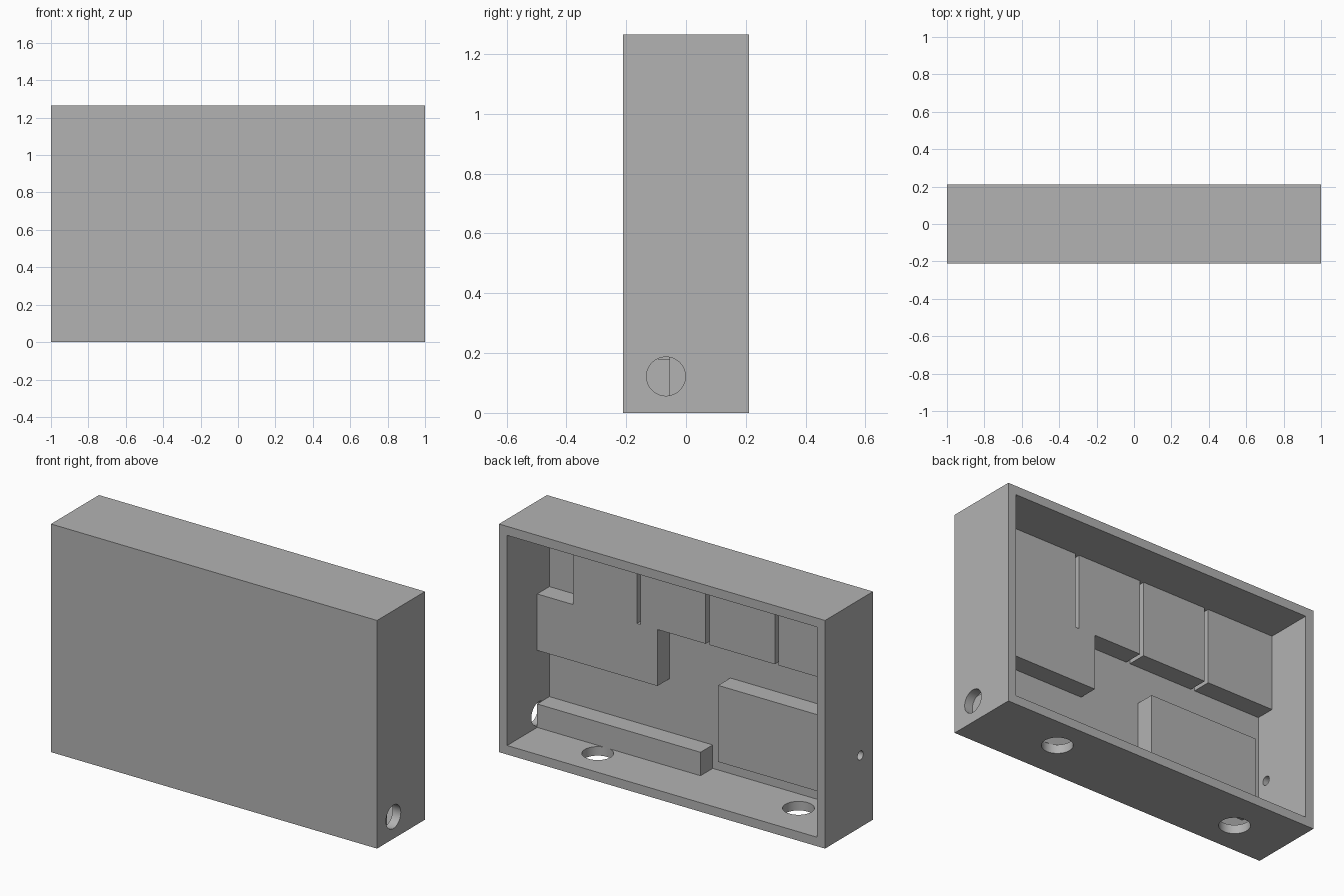
import bpy
import bmesh
from math import radians

cube = bpy.data.objects.get("Cube")
if cube:
    bpy.data.objects.remove(cube, do_unlink=True)

# Overall sizes
HALF_W, HALF_D, HEIGHT, WALL = 1.0, 0.21, 1.265, 0.05
IN_X = HALF_W - WALL
IN_TOP = HEIGHT - WALL
FLOOR_Y = WALL - HALF_D      # inner side of the closed front panel
PAD_Y = -0.053               # face of the raised pads
SHELF_Z = 0.79               # bottom edge of the upper pads

gray = bpy.data.materials.new("plain gray")
gray.use_nodes = True
gray.diffuse_color = (0.45, 0.45, 0.45, 1)
gray.node_tree.nodes["Principled BSDF"].inputs["Base Color"].default_value = gray.diffuse_color


def extrude_profile(name, points, y0=FLOOR_Y, y1=PAD_Y):
    """Solid made by extruding an x-z outline along y."""
    bm = bmesh.new()
    face = bm.faces.new([bm.verts.new((x, y0, z)) for x, z in points])
    result = bmesh.ops.extrude_face_region(bm, geom=[face])
    for item in result["geom"]:
        if isinstance(item, bmesh.types.BMVert):
            item.co.y = y1
    bmesh.ops.recalc_face_normals(bm, faces=bm.faces)
    mesh = bpy.data.meshes.new(name)
    bm.to_mesh(mesh)
    bm.free()
    mesh.materials.append(gray)
    obj = bpy.data.objects.new(name, mesh)
    bpy.context.collection.objects.link(obj)
    return obj


def block(name, x0, x1, z0, z1, y0=FLOOR_Y, y1=PAD_Y):
    return extrude_profile(name, [(x0, z0), (x1, z0), (x1, z1), (x0, z1)], y0, y1)


def drill(name, location, radius, rotation=(0, 0, 0)):
    bpy.ops.mesh.primitive_cylinder_add(vertices=48, radius=radius, depth=4 * WALL,
                                        location=location, rotation=rotation)
    obj = bpy.context.object
    obj.name = name
    obj.data.materials.append(gray)
    return obj


# Case shell, open at the back, with its ports
shell = block("case_shell", -HALF_W, HALF_W, 0, HEIGHT, -HALF_D, HALF_D)
sideways = (0, radians(90), 0)
cutters = [
    block("cavity_cutter", -IN_X, IN_X, WALL, IN_TOP, FLOOR_Y, HALF_D + WALL),
    drill("left_port_cutter", (HALF_W, -0.067, 0.122), 0.065, sideways),
    drill("right_port_cutter", (-HALF_W, -0.10, 0.398), 0.025, sideways),
    drill("bottom_left_port_cutter", (0.524, 0.025, 0), 0.08),
    drill("bottom_right_port_cutter", (-0.676, -0.02, 0), 0.08),
]
bpy.ops.object.select_all(action="DESELECT")
bpy.context.view_layer.objects.active = shell
shell.select_set(True)
for cutter in cutters:
    cutter.hide_render = True
    mod = shell.modifiers.new(cutter.name, "BOOLEAN")
    mod.operation = "DIFFERENCE"
    mod.solver = "EXACT"
    mod.object = cutter
    bpy.ops.object.modifier_apply(modifier=mod.name)
for cutter in cutters:
    bpy.data.objects.remove(cutter, do_unlink=True)
bpy.ops.object.shade_smooth_by_angle(angle=radians(30))

# Stepped pad against the left wall
extrude_profile("stepped_pad", [
    (IN_X, 0.477), (IN_X, SHELF_Z), (0.731, SHELF_Z), (0.731, IN_TOP),
    (0.338, IN_TOP), (0.338, SHELF_Z), (0.212, SHELF_Z), (0.212, 0.477)])

# Row of upper pads with narrow slots between them
for i, (x0, x1) in enumerate([(-0.084, 0.315), (-0.508, -0.107), (-IN_X, -0.531)]):
    block(f"upper_pad_{i + 1}", x0, x1, SHELF_Z, IN_TOP)

# Lower ledge and right pad
block("lower_ledge", -0.052, IN_X, WALL, 0.18)
block("lower_right_pad", -0.845, -0.16, 0.156, 0.58)
